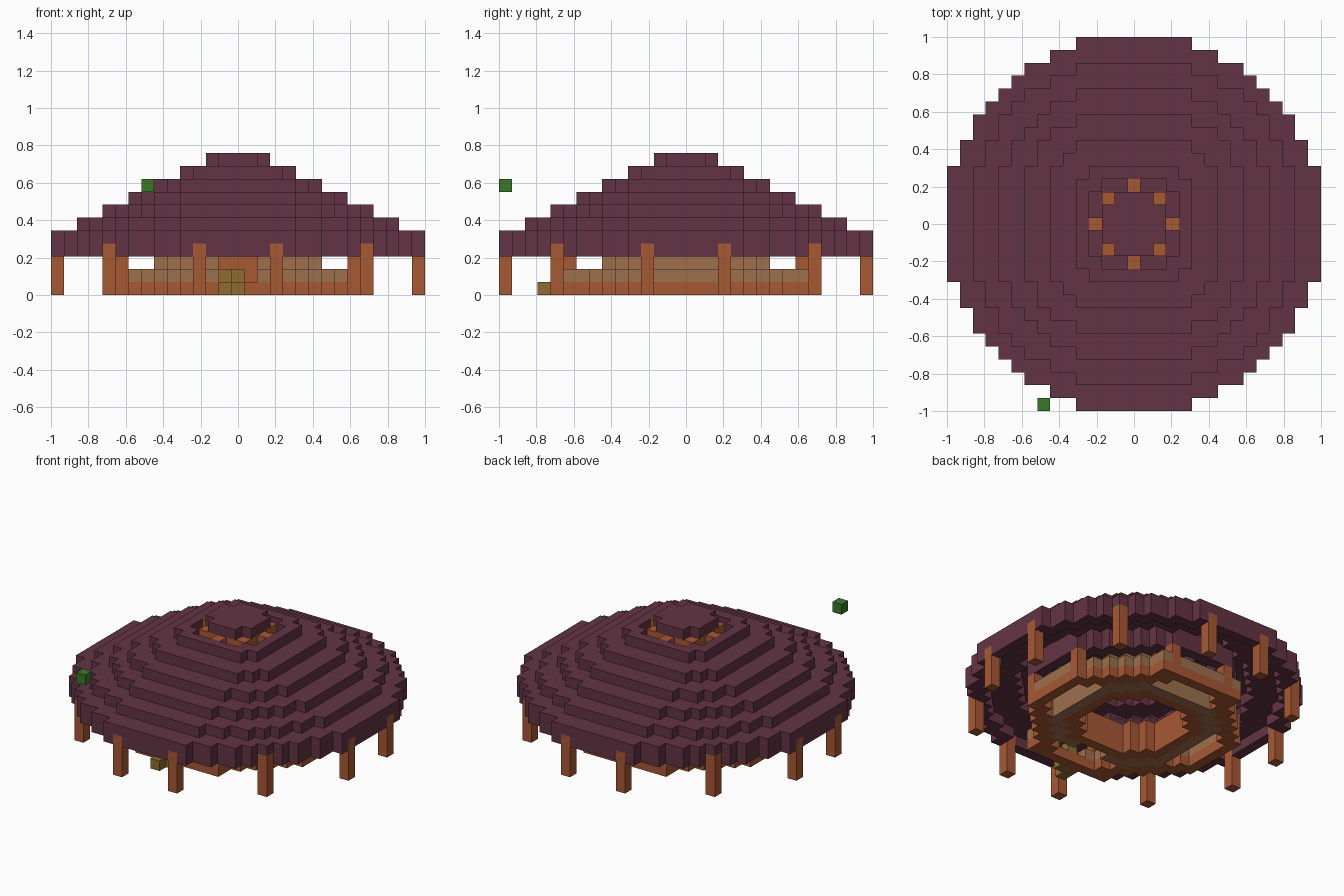
import bpy, bmesh
from itertools import product
from mathutils import Vector

if "Cube" in bpy.data.objects:
    bpy.data.objects.remove(bpy.data.objects["Cube"], do_unlink=True)

V = 2 / 29  # edge of one block


def material(name, rgb):
    m = bpy.data.materials.new(name)
    m.use_nodes = True
    m.diffuse_color = (*rgb, 1)
    m.node_tree.nodes["Principled BSDF"].inputs["Base Color"].default_value = (*rgb, 1)
    return m


MAROON = material("maroon tiles", (0.126, 0.034, 0.058))
WOOD = material("orange wood", (0.385, 0.098, 0.034))
TAN = material("tan boards", (0.34, 0.162, 0.075))
OCHRE = material("ochre step", (0.285, 0.147, 0.03))
GREEN = material("leaf green", (0.042, 0.185, 0.023))

# squared radius limit that gives each stepped circle its corners
LIMIT = {14: 213, 12: 164, 10: 117, 8: 85, 6: 52, 5: 34, 4: 25, 2: 5}
AROUND = [d for d in product((-1, 0, 1), repeat=2) if d != (0, 0)]


def disc(r):
    span = range(-r, r + 1)
    return {(x, y) for x, y in product(span, span) if x * x + y * y <= LIMIT[r]}


def octagon(r, diagonal):
    span = range(-r, r + 1)
    return {(x, y) for x, y in product(span, span) if abs(x) + abs(y) <= diagonal}


def ring(full, width):
    core = set(full)
    for _ in range(width):
        core = {(x, y) for x, y in core
                if all((x + a, y + b) in core for a, b in AROUND)}
    return full - core


def mirror(points):
    """Repeat plan points in all four quadrants and across the diagonal."""
    out = set()
    for x, y in points:
        for sx, sy in product((-1, 1), repeat=2):
            out |= {(sx * x, sy * y), (sx * y, sy * x)}
    return out


def open_front(plan):
    """Leave a gap three blocks wide at the front."""
    return {(x, y) for x, y in plan if abs(x) > 1 or y > 0}


def stack(plan, low, high):
    return {(x, y, z) for x, y in plan for z in range(low, high)}


def blocks(name, cells, mat):
    """Join unit blocks into one mesh, leaving out the faces between them."""
    bm = bmesh.new()
    corners = {}

    def vert(p):
        key = tuple(round(c * 2) for c in p)
        if key not in corners:
            corners[key] = bm.verts.new((p.x * V, p.y * V, p.z * V))
        return corners[key]

    for cell in sorted(cells):
        centre = Vector(cell) + Vector((0, 0, 0.5))
        for axis, sign in product(range(3), (-1, 1)):
            beside = list(cell)
            beside[axis] += sign
            if tuple(beside) in cells:
                continue
            n, u = Vector(), Vector()
            n[axis] = sign / 2
            u[(axis + 1) % 3] = 0.5
            w = n.cross(u) * 2
            bm.faces.new([vert(centre + n + a * u + b * w)
                          for a, b in ((-1, -1), (1, -1), (1, 1), (-1, 1))])
    mesh = bpy.data.meshes.new(name)
    bm.to_mesh(mesh)
    bm.free()
    mesh.materials.append(mat)
    obj = bpy.data.objects.new(name, mesh)
    bpy.context.collection.objects.link(obj)
    return obj


# outer posts let into the rim of the roof
posts = stack(mirror([(3, 14), (10, 10)]), 0, 4)
blocks("outer_posts", posts, WOOD)

# wooden collar let into the top of the roof, carrying the cap
collar = stack(mirror([(0, 3), (2, 2)]), 8, 10) | stack(mirror([(1, 2)]), 9, 10)
blocks("cap_collar", collar, WOOD)

# stepped roof shell: hanging rim, then tiers two blocks smaller each time
blocks("roof_rim", stack(ring(disc(14), 1), 3, 4) - posts, MAROON)
for level, (r, width) in enumerate([(14, 3), (12, 3), (10, 3), (8, 3), (6, 4), (4, 1)], 4):
    tier = stack(ring(disc(r), width), level, level + 1) - collar
    blocks(f"roof_tier_{level - 3}", tier, MAROON)
blocks("roof_cap", stack(disc(2), 10, 11), MAROON)

# eight-sided enclosure: low fence, pillars, and the drum they carry under the roof
fence = ring(octagon(9, 12), 1)
ends = {(x, y) for x in (-4, 4) for y in (-9, 9)}
pillars = stack(mirror([(3, 9)]), 0, 3)
blocks("fence_pillars", pillars, WOOD)
blocks("fence_base", stack(fence | ends, 0, 1) - pillars, WOOD)
blocks("fence_boards", stack(open_front(fence) | ends, 1, 2) - pillars, TAN)
blocks("roof_drum", stack(fence, 3, 5), MAROON)

# inner round wall: wood inside, boards outside with a doorway at the front
inner = ring(disc(5), 1)
blocks("inner_wall", stack(inner, 0, 3), WOOD)
blocks("inner_boards", stack(open_front(ring(disc(6), 1) - inner), 0, 3), TAN)

# front steps and the loose green block
steps = {(-1, -11, 0), (-1, -10, 0), (0, -10, 0), (-1, -10, 1), (0, -9, 1)}
blocks("front_steps", steps, OCHRE)
blocks("green_block", {(-7, -14, 8)}, GREEN)
